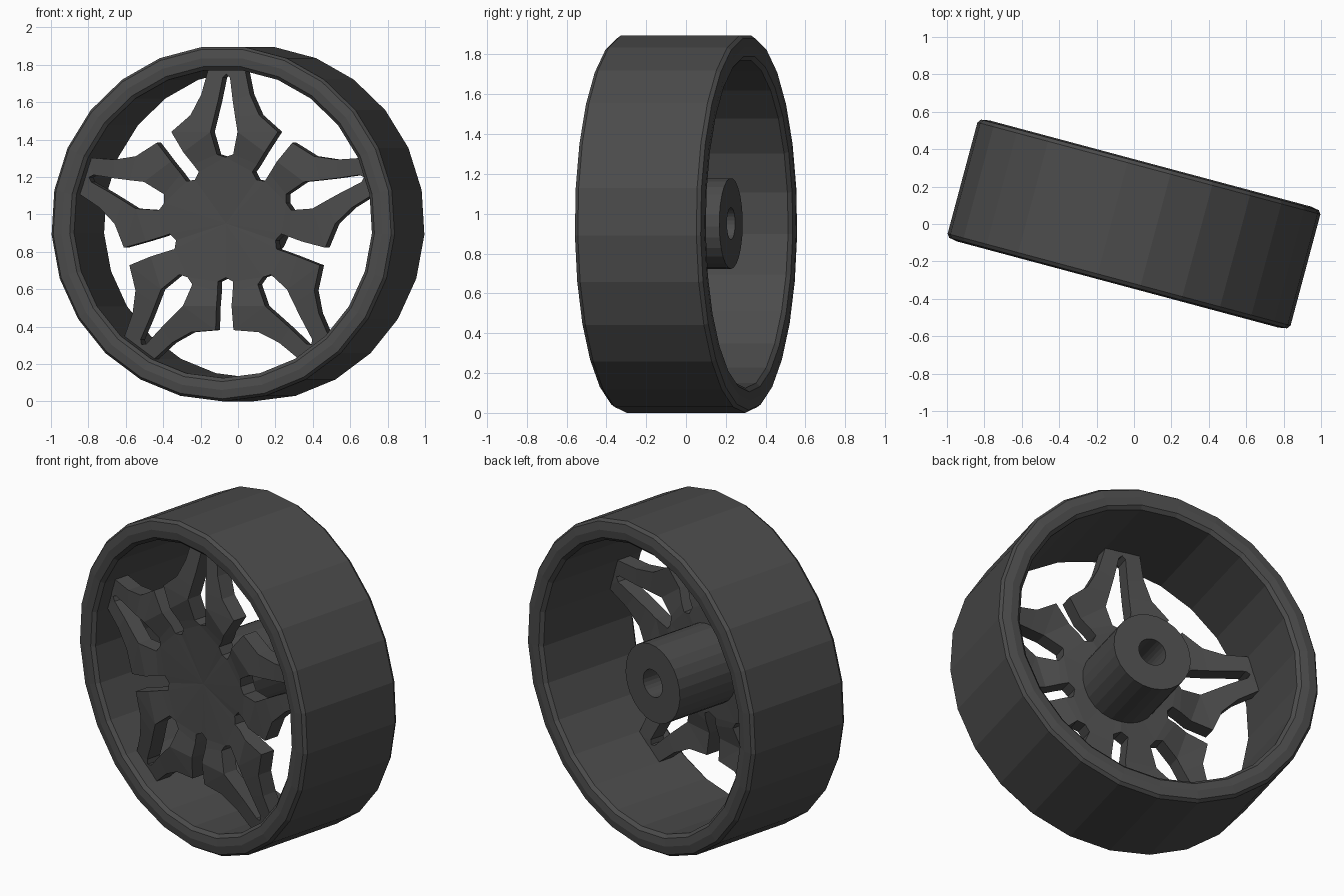
import bpy, bmesh, math
from mathutils import Matrix, Vector

if "Cube" in bpy.data.objects:
    bpy.data.objects.remove(bpy.data.objects["Cube"])

SIDES = 25
R = 0.951
PLACE = Matrix.Translation((0, 0, R)) @ Matrix.Rotation(math.radians(-15), 4, 'Z')

grey = bpy.data.materials.new("dark_grey")
grey.diffuse_color = (0.07, 0.07, 0.07, 1)
grey.use_nodes = True
grey.node_tree.nodes["Principled BSDF"].inputs["Base Color"].default_value = grey.diffuse_color


def finish(bm, name):
    bmesh.ops.remove_doubles(bm, verts=bm.verts, dist=0.0005)
    bmesh.ops.recalc_face_normals(bm, faces=bm.faces)
    me = bpy.data.meshes.new(name)
    bm.to_mesh(me)
    bm.free()
    me.materials.append(grey)
    ob = bpy.data.objects.new(name, me)
    ob.matrix_world = PLACE
    bpy.context.collection.objects.link(ob)
    return ob


def lathe(name, profile, closed):
    """Spin (radius, axial) points round the y axis, one vertex pointing straight down."""
    bm = bmesh.new()
    rings = []
    for i in range(SIDES):
        a = 2 * math.pi * i / SIDES
        rings.append([bm.verts.new((r * math.sin(a), y, -r * math.cos(a))) for r, y in profile])
    n = len(profile)
    for i in range(SIDES):
        p, q = rings[i], rings[(i + 1) % SIDES]
        for j in range(n if closed else n - 1):
            k = (j + 1) % n
            bm.faces.new((p[j], p[k], q[k], q[j]))
    bmesh.ops.dissolve_degenerate(bm, edges=bm.edges, dist=0.0001)
    return finish(bm, name)


# Rim band with rounded lips at both ends
half = [(0.951, -0.308), (0.937, -0.327), (0.89, -0.335), (0.845, -0.329), (0.826, -0.31)]
lathe("rim", half + [(r, -y) for r, y in reversed(half)], True)

# Hub barrel with a blind axle hole
lathe("hub", [(0, -0.2), (0.228, -0.2), (0.228, 0.234), (0.08, 0.234), (0.08, -0.1), (0, -0.1)], False)

# Star-shaped face: half of one spoke as (side, out, depth), mirrored and repeated
inner = [(0, .80, -.24), (.02, .78, -.24), (.04, .66, -.26), (.058, .57, -.277),
         (.075, .49, -.29), (.075, .49, -.29), (.045, .37, -.268), (0, .355, -.265)]
outer = [(0, .85, -.232), (.095, .85, -.232), (.135, .69, -.256), (.19, .58, -.272),
         (.295, .49, -.278), (.225, .381, -.29), (.178, .316, -.265), (.148, .276, -.258)]
slot_end = (.170, .234, -.254)
centre = (0, 0, -.245)
polys = []
for i in range(len(inner) - 1):
    a, b, c, d = inner[i], outer[i], outer[i + 1], inner[i + 1]
    polys.append((a, b, c) if a == d else (a, b, c, d))
polys += [(centre, inner[-1], outer[-1]), (centre, outer[-1], slot_end)]

bm = bmesh.new()
for k in range(5):
    turn = Matrix.Rotation(2 * math.pi * k / 5, 4, 'Y')
    for side in (1, -1):
        for poly in polys:
            pts = poly if side == 1 else poly[::-1]
            bm.faces.new([bm.verts.new(turn @ Vector((side * x, y, z))) for x, z, y in pts])
bmesh.ops.remove_doubles(bm, verts=bm.verts, dist=0.0005)
out = bmesh.ops.extrude_face_region(bm, geom=bm.faces[:], use_keep_orig=True)
moved = [g for g in out["geom"] if isinstance(g, bmesh.types.BMVert)]
bmesh.ops.translate(bm, verts=moved, vec=(0, 0.09, 0))
finish(bm, "spoke_face")
